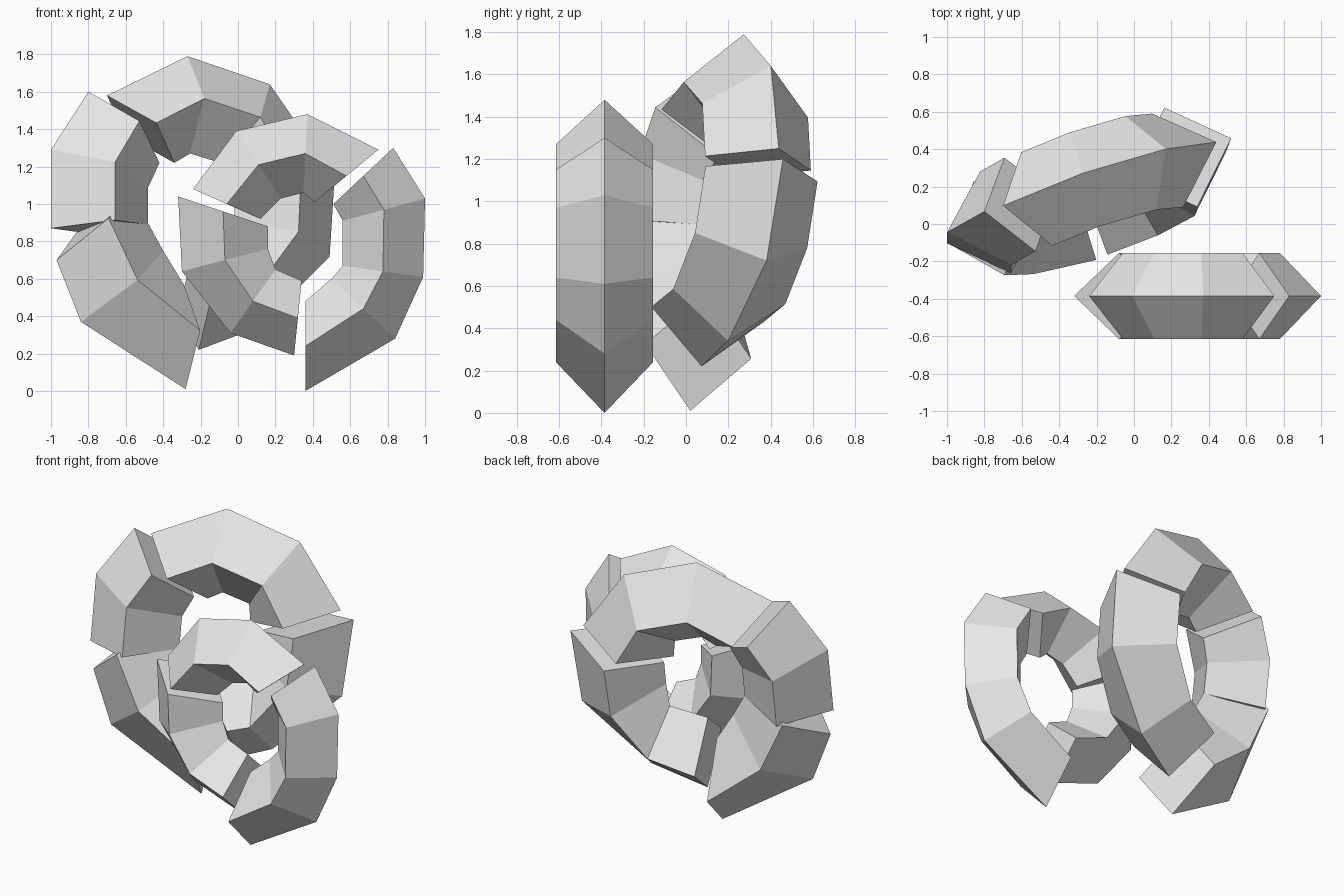
import bpy
import bmesh
from mathutils import Vector

old = bpy.data.objects.get("Cube")
if old:
    bpy.data.objects.remove(old, do_unlink=True)

grey = bpy.data.materials.new("light_grey")
grey.use_nodes = True
grey.diffuse_color = (0.8, 0.8, 0.8, 1)
grey.node_tree.nodes["Principled BSDF"].inputs["Base Color"].default_value = (0.8, 0.8, 0.8, 1)


# Each ring lies in a plane that gives y from x and z
def front_plane(x, z):
    return Vector((x, -0.385, z))


def back_plane(x, z):
    return Vector((x, 0.31 + 0.339 * x + 0.14 * (z - 1.4), z))


FRONT_HALF_WIDTH = Vector((0, -0.23, 0))
BACK_HALF_WIDTH = Vector((0.083, -0.25, 0.034))


def ring_piece(name, plane, half_width, sections):
    """Sweep a diamond section; each section is (centre x, z, outer ridge x, z)."""
    bm = bmesh.new()
    loops = []
    for cx, cz, ox, oz in sections:
        centre, outer = plane(cx, cz), plane(ox, oz)
        corners = (outer, centre + half_width, 2 * centre - outer, centre - half_width)
        loops.append([bm.verts.new(p) for p in corners])
    for a, b in zip(loops, loops[1:]):
        for i in range(4):
            j = (i + 1) % 4
            bm.faces.new((a[i], a[j], b[j], b[i]))
    bm.faces.new(loops[0])
    bm.faces.new(loops[-1])
    bmesh.ops.recalc_face_normals(bm, faces=bm.faces)
    mesh = bpy.data.meshes.new(name)
    bm.to_mesh(mesh)
    bm.free()
    mesh.materials.append(grey)
    obj = bpy.data.objects.new(name, mesh)
    bpy.context.collection.objects.link(obj)
    return obj


# Upright front ring, broken into three pieces
ring_piece("front_ring_top", front_plane, FRONT_HALF_WIDTH, [
    (-0.06, 1.0, -0.24, 1.08), (0.11, 1.21, -0.01, 1.39),
    (0.36, 1.27, 0.37, 1.48), (0.58, 1.15, 0.75, 1.29)])
ring_piece("front_ring_left", front_plane, FRONT_HALF_WIDTH, [
    (0.67, 1.15, 0.83, 1.3), (0.78, 0.97, 1.0, 1.03), (0.775, 0.64, 0.99, 0.61),
    (0.67, 0.44, 0.84, 0.28), (0.36, 0.24, 0.36, 0.0)])
ring_piece("front_ring_right", front_plane, FRONT_HALF_WIDTH, [
    (-0.08, 0.96, -0.32, 1.04), (-0.07, 0.7, -0.3, 0.64),
    (0.08, 0.48, -0.04, 0.31), (0.32, 0.39, 0.3, 0.19)])

# Tilted back ring, broken into four pieces
ring_piece("back_ring_top", back_plane, BACK_HALF_WIDTH, [
    (-0.52, 1.4, -0.7, 1.58), (-0.263, 1.53, -0.27, 1.79),
    (0.037, 1.43, 0.17, 1.64), (0.18, 1.18, 0.44, 1.25)])
ring_piece("back_ring_upper_right", back_plane, BACK_HALF_WIDTH, [
    (-0.61, 1.41, -0.8, 1.6), (-0.74, 1.19, -1.0, 1.29), (-0.74, 0.88, -1.0, 0.87)])
ring_piece("back_ring_lower_right", back_plane, BACK_HALF_WIDTH, [
    (-0.775, 0.89, -0.97, 0.7), (-0.62, 0.56, -0.84, 0.37), (-0.285, 0.29, -0.28, 0.01)])
ring_piece("back_ring_left", back_plane, BACK_HALF_WIDTH * 1.06, [
    (0.25, 1.13, 0.52, 1.2), (0.235, 0.815, 0.49, 0.72),
    (0.04, 0.55, 0.11, 0.34), (-0.23, 0.465, -0.21, 0.22)])
